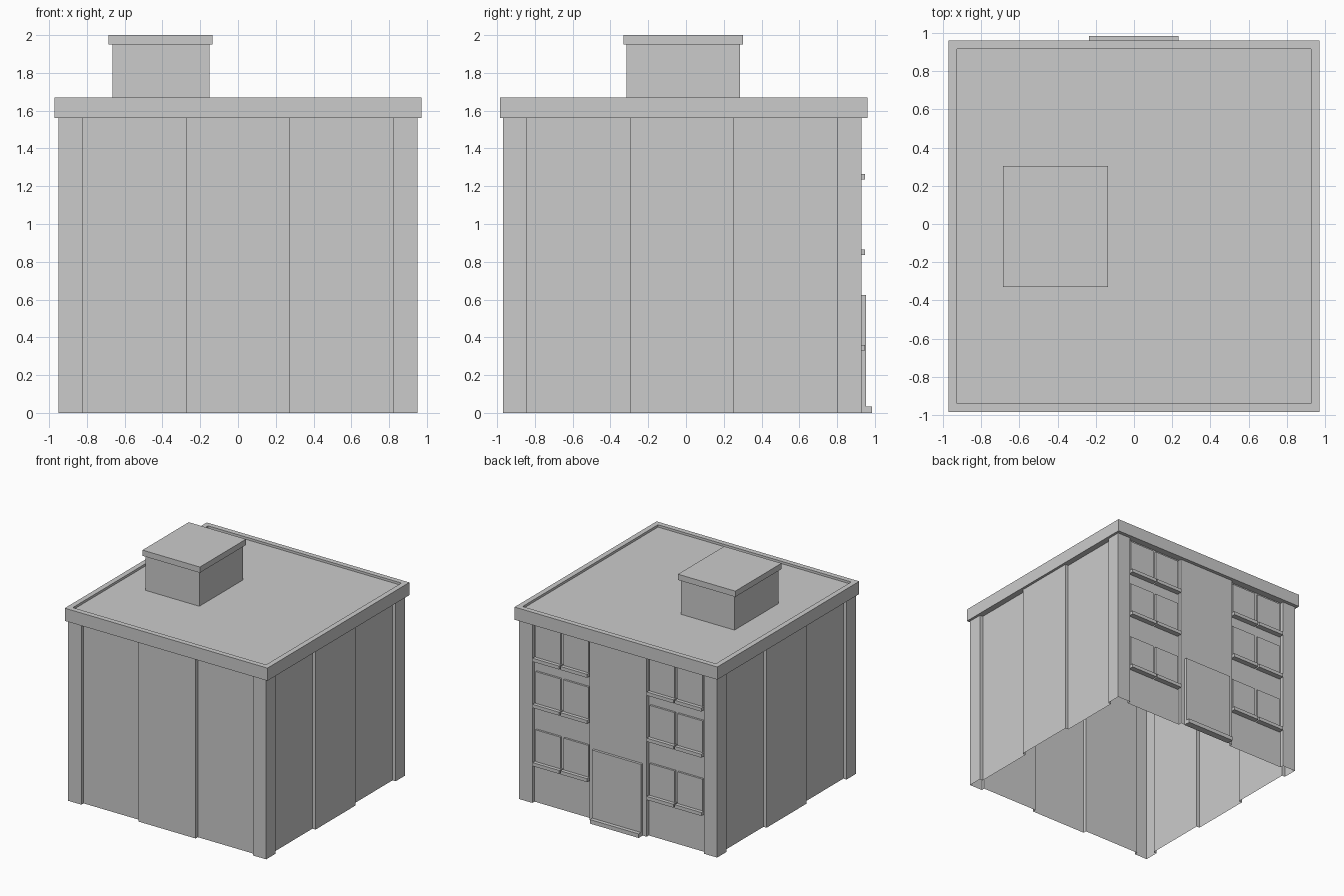
import bpy, bmesh
from mathutils import Matrix, Vector

if "Cube" in bpy.data.objects:
    bpy.data.objects.remove(bpy.data.objects["Cube"])

CY = -0.02  # centre line of the square building footprint


def finish(name, bm):
    me = bpy.data.meshes.new(name)
    bm.normal_update()
    bm.to_mesh(me)
    bm.free()
    ob = bpy.data.objects.new(name, me)
    bpy.context.collection.objects.link(ob)
    return ob


def box(name, x, y, z, open_bottom=False):
    bm = bmesh.new()
    size = Vector((x[1] - x[0], y[1] - y[0], z[1] - z[0]))
    mid = Vector((sum(x), sum(y), sum(z))) / 2
    bmesh.ops.create_cube(bm, size=1, matrix=Matrix.Translation(mid) @ Matrix.Diagonal((*size, 1)))
    bm.normal_update()
    if open_bottom:
        low = [f for f in bm.faces if f.normal.z < -0.5]
        bmesh.ops.delete(bm, geom=low, context='FACES_ONLY')
    return finish(name, bm)


# Wall shell: one side's pilaster outline turned four times, open below
R, D, A, B = 0.95, 0.03, 0.823, 0.273
side = [(-R, -R), (-A, -R), (-A, -R + D), (-B, -R + D), (-B, -R),
        (B, -R), (B, -R + D), (A, -R + D), (A, -R)]
outline = []
for i in range(4):
    for px, py in side:
        for _ in range(i):
            px, py = -py, px
        outline.append((px, py + CY))
bm = bmesh.new()
low = [bm.verts.new((x, y, 0)) for x, y in outline]
top = [bm.verts.new((x, y, 1.56)) for x, y in outline]
n = len(outline)
for i in range(n):
    j = (i + 1) % n
    bm.faces.new((low[i], low[j], top[j], top[i]))
finish("wall_shell", bm)

# Roof slab with a shallow sunken deck inside the parapet rim
roof = box("roof_slab", (-0.972, 0.972), (-0.985, 0.96), (1.56, 1.67))
bm = bmesh.new()
bm.from_mesh(roof.data)
bm.normal_update()
deck = next(f for f in bm.faces if f.normal.z > 0.5)
bmesh.ops.inset_region(bm, faces=[deck], thickness=0.064)
rim = bmesh.ops.extrude_discrete_faces(bm, faces=[deck])
bmesh.ops.translate(bm, verts=rim['faces'][0].verts, vec=(0, 0, -0.02))
bm.to_mesh(roof.data)
bm.free()

# Rooftop stair house
box("stair_house", (-0.665, -0.15), (-0.315, 0.285), (1.65, 1.95), True)
box("stair_house_cap", (-0.685, -0.135), (-0.33, 0.303), (1.95, 2.0))

# Entrance on the back
box("door", (-0.235, 0.235), (0.925, 0.952), (0.0, 0.625))
box("door_step", (-0.235, 0.232), (0.925, 0.985), (0.0, 0.035))

# Windows and sills: two per recessed bay on each of three floors
for floor, z in enumerate((0.36, 0.865, 1.265)):
    for col, x in enumerate((-0.682, -0.414, 0.414, 0.682)):
        tag = f"_{floor}_{col}"
        box("window" + tag, (x - 0.12, x + 0.12), (0.89, 0.917), (z - 0.01, z + 0.275))
        box("window_sill" + tag, (x - 0.128, x + 0.128), (0.89, 0.947), (z - 0.03, z))
